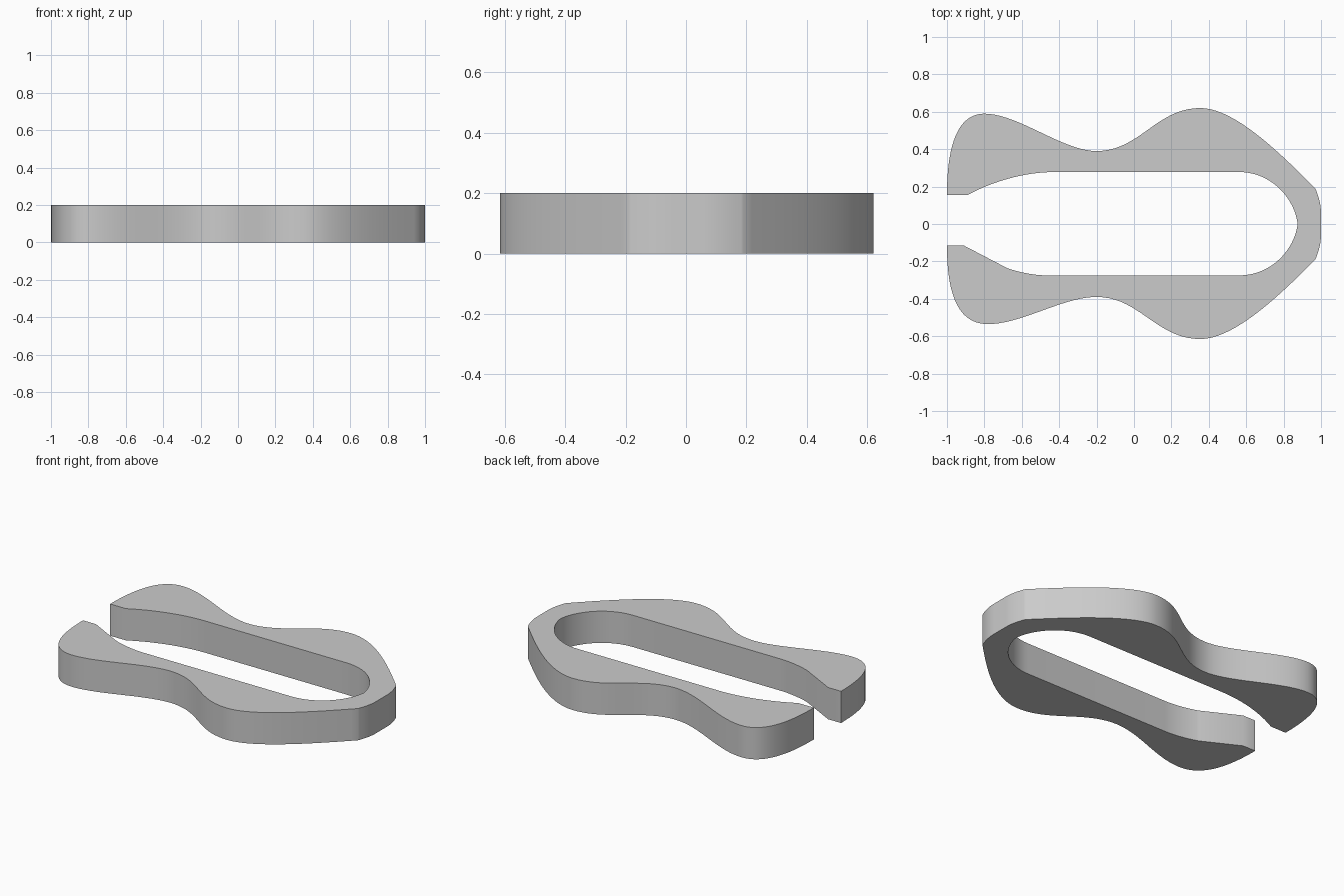
import bpy
import bmesh
import math
from mathutils import Vector
from mathutils.geometry import interpolate_bezier

HEIGHT = 0.2
STEPS = 20

cube = bpy.data.objects.get("Cube")
if cube:
    bpy.data.objects.remove(cube, do_unlink=True)

grey = bpy.data.materials.new("plain grey")
grey.use_nodes = True
colour = (0.6, 0.6, 0.6, 1)
grey.diffuse_color = colour
grey.node_tree.nodes["Principled BSDF"].inputs["Base Color"].default_value = colour


def trace(start, segments):
    """Follow straight (one point) and curved (two handles and an end) segments."""
    points = [Vector(start)]
    for seg in segments:
        if len(seg) == 1:
            points.append(Vector(seg[0]))
        else:
            a, b, c = (Vector(p) for p in seg)
            points += interpolate_bezier(points[-1], a, b, c, STEPS)[1:]
    return [Vector((p[0], p[1], 0)) for p in points]


# Outer edge, from the back jaw round the nose to the front jaw
outer = trace((-1, 0.155), [
    [(-1, 0.45), (-0.93, 0.59), (-0.8, 0.59)],
    [(-0.62, 0.59), (-0.38, 0.39), (-0.2, 0.39)],
    [(0.03, 0.39), (0.12, 0.62), (0.355, 0.62)],
    [(0.54, 0.62), (0.79, 0.37), (0.97, 0.19)],
    [(0.99, 0.14), (1, 0.1), (1, 0.05)],
    [(1, -0.05)],
    [(1, -0.1), (0.99, -0.14), (0.97, -0.19)],
    [(0.79, -0.37), (0.54, -0.615), (0.355, -0.615)],
    [(0.12, -0.615), (0.03, -0.39), (-0.2, -0.39)],
    [(-0.38, -0.39), (-0.6, -0.535), (-0.78, -0.535)],
    [(-0.93, -0.535), (-1, -0.4), (-1, -0.115)],
])

# Inner slot edge, from the front jaw back to the back jaw
inner = trace((-0.91, -0.115), [
    [(-0.68, -0.235)],
    [(-0.61, -0.26), (-0.53, -0.275), (-0.46, -0.275)],
    [(0.56, -0.275)],
    [(0.74, -0.275), (0.86, -0.13), (0.875, 0)],
    [(0.86, 0.13), (0.74, 0.278), (0.56, 0.278)],
    [(-0.42, 0.278)],
    [(-0.6, 0.278), (-0.77, 0.22), (-0.89, 0.155)],
])

# Fill the outline and raise it into a slab
bm = bmesh.new()
base = bm.faces.new([bm.verts.new(p) for p in outer + inner])
raised = bmesh.ops.extrude_face_region(bm, geom=[base], use_keep_orig=True)
top = [g for g in raised["geom"] if isinstance(g, bmesh.types.BMVert)]
bmesh.ops.translate(bm, verts=top, vec=(0, 0, HEIGHT))
bmesh.ops.recalc_face_normals(bm, faces=bm.faces)
caps = [f for f in bm.faces if len(f.verts) > 4]
bmesh.ops.triangulate(bm, faces=caps)

mesh = bpy.data.meshes.new("open_clip")
bm.to_mesh(mesh)
bm.free()
mesh.materials.append(grey)
clip = bpy.data.objects.new("open_clip", mesh)
bpy.context.collection.objects.link(clip)

bpy.ops.object.select_all(action="DESELECT")
clip.select_set(True)
bpy.context.view_layer.objects.active = clip
bpy.ops.object.shade_smooth_by_angle(angle=math.radians(30))
